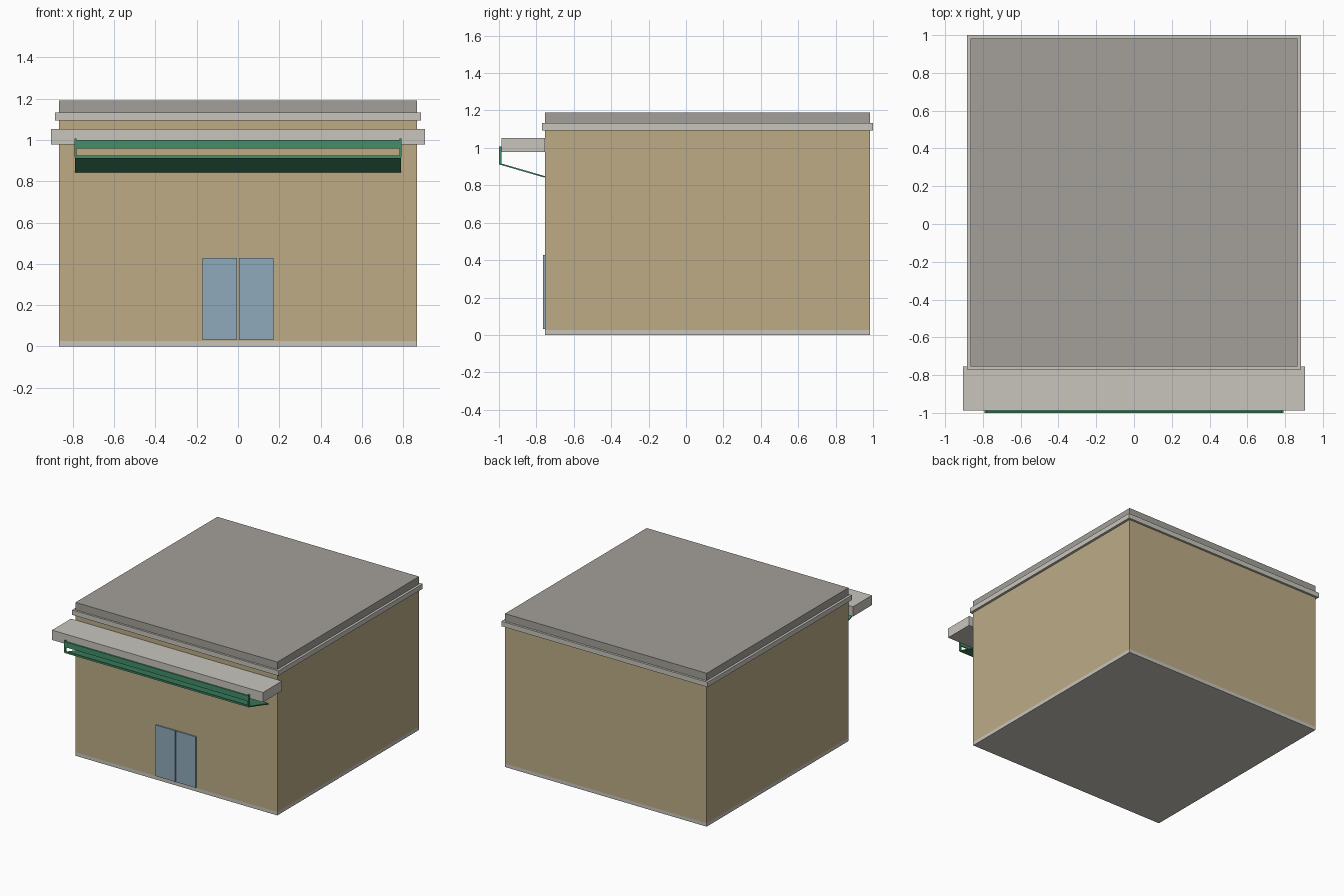
import bpy
import bmesh
from math import atan2, hypot

cube = bpy.data.objects.get("Cube")
if cube:
    bpy.data.objects.remove(cube, do_unlink=True)


def material(name, rgb):
    m = bpy.data.materials.new(name)
    m.use_nodes = True
    colour = (*rgb, 1)
    m.diffuse_color = colour
    m.node_tree.nodes["Principled BSDF"].inputs["Base Color"].default_value = colour
    return m


TAN = material("tan wall", (0.51, 0.41, 0.24))
ROOF = material("roof grey", (0.367, 0.352, 0.319))
TRIM = material("pale trim", (0.58, 0.56, 0.51))
GREEN = material("awning green", (0.054, 0.275, 0.138))
GLASS = material("door blue", (0.275, 0.402, 0.503))


def box(name, x, y, z, mat):
    """Box given by its (low, high) limits on each axis."""
    bm = bmesh.new()
    bmesh.ops.create_cube(bm, size=1)
    for v in bm.verts:
        v.co = [lim[0] if c < 0 else lim[1] for c, lim in zip(v.co, (x, y, z))]
    mesh = bpy.data.meshes.new(name)
    bm.to_mesh(mesh)
    bm.free()
    mesh.materials.append(mat)
    obj = bpy.data.objects.new(name, mesh)
    bpy.context.collection.objects.link(obj)
    return obj


def sym(half):
    return (-half, half)


# Building, stacked from the ground up
FRONT, BACK, HALF = -0.755, 0.983, 0.866
box("base_strip", sym(HALF), (FRONT, BACK), (0, 0.027), TRIM)
box("walls", sym(HALF), (FRONT, BACK), (0.027, 1.094), TAN)
box("cornice", sym(0.885), (-0.77, 1.0), (1.094, 1.132), TRIM)
box("roof_slab", sym(HALF), (FRONT, BACK), (1.132, 1.19), ROOF)

# Canopy over the front
box("canopy", sym(0.905), (-0.987, FRONT), (0.977, 1.053), TRIM)

# Awning: panel rising away from the wall, with a front rail and end posts
low, high = (FRONT, 0.845), (-0.997, 0.915)
dy, dz = high[0] - low[0], high[1] - low[1]
panel = box("awning_panel", sym(0.79), (-hypot(dy, dz), 0), (-0.004, 0.004), GREEN)
panel.location = (0, *low)
panel.rotation_euler.x = -atan2(dz, -dy)
box("awning_lip", sym(0.79), (-1.0, -0.99), (0.912, 0.925), GREEN)
box("awning_rail", sym(0.785), (-1.0, -0.99), (0.958, 1.0), GREEN)
for side, sx in (("right", -1), ("left", 1)):
    xs = sorted((sx * 0.782, sx * 0.792))
    box(f"awning_post_{side}", xs, (-1.0, -0.987), (0.915, 1.008), GREEN)

# Double door
for side, sx in (("right", -1), ("left", 1)):
    xs = sorted((sx * 0.004, sx * 0.172))
    box(f"door_leaf_{side}", xs, (-0.765, FRONT), (0.032, 0.428), GLASS)
